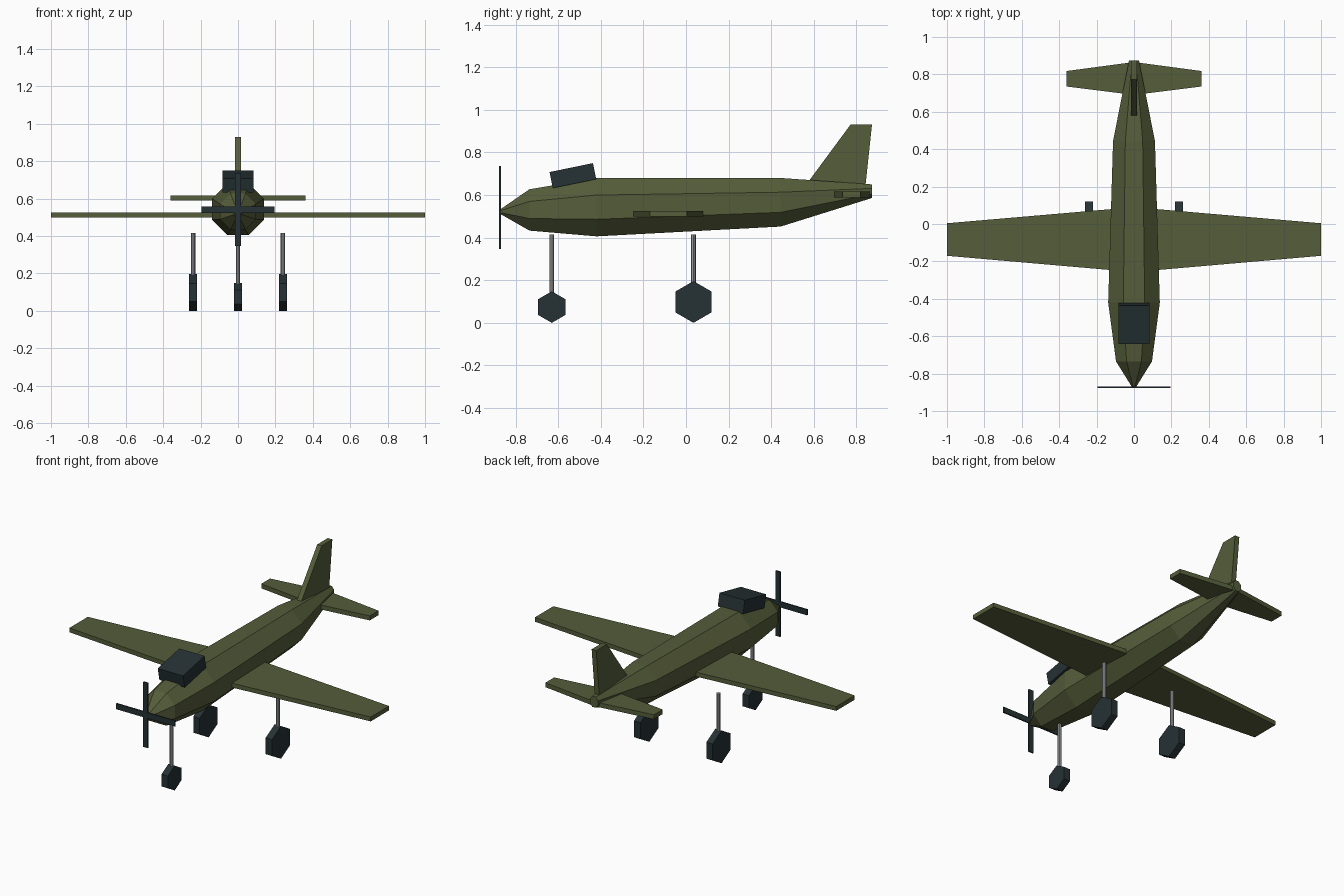
import bpy, bmesh
from math import sin, cos, pi, radians
from mathutils import Matrix, Vector

cube = bpy.data.objects.get("Cube")
if cube:
    bpy.data.objects.remove(cube, do_unlink=True)


def material(name, rgb):
    mat = bpy.data.materials.new(name)
    mat.use_nodes = True
    mat.diffuse_color = (*rgb, 1)
    mat.node_tree.nodes["Principled BSDF"].inputs["Base Color"].default_value = (*rgb, 1)
    return mat


olive = material("olive green", (0.091, 0.109, 0.042))
dark = material("dark slate", (0.019, 0.031, 0.034))
grey = material("strut grey", (0.30, 0.31, 0.32))


def finish(name, bm, mat):
    bmesh.ops.recalc_face_normals(bm, faces=bm.faces[:])
    mesh = bpy.data.meshes.new(name)
    bm.to_mesh(mesh)
    bm.free()
    mesh.materials.append(mat)
    obj = bpy.data.objects.new(name, mesh)
    bpy.context.collection.objects.link(obj)
    return obj


def plate(name, outline, depth, mat):
    """Flat outline of 3D points, extruded along the depth vector."""
    bm = bmesh.new()
    face = bm.faces.new([bm.verts.new(p) for p in outline])
    extruded = bmesh.ops.extrude_face_region(bm, geom=[face], use_keep_orig=True)
    moved = [v for v in extruded["geom"] if isinstance(v, bmesh.types.BMVert)]
    bmesh.ops.translate(bm, verts=moved, vec=Vector(depth))
    return finish(name, bm, mat)


def box(name, centre, size, mat, tilt=0):
    bm = bmesh.new()
    bmesh.ops.create_cube(bm, size=1, matrix=Matrix.Translation(centre)
                          @ Matrix.Rotation(tilt, 4, "X") @ Matrix.Diagonal((*size, 1)))
    return finish(name, bm, mat)


def cylinder(name, centre, radius, length, sides, mat, turn=None):
    bm = bmesh.new()
    bmesh.ops.create_cone(bm, cap_ends=True, segments=sides, radius1=radius, radius2=radius,
                          depth=length, matrix=Matrix.Translation(centre) @ (turn or Matrix()))
    return finish(name, bm, mat)


def surface(name, tip_x, root, tip, low, high):
    """Full-span tapered wing; root and tip are (front, back) in y."""
    outline = [(-tip_x, tip[0]), (0, root[0]), (tip_x, tip[0]),
               (tip_x, tip[1]), (0, root[1]), (-tip_x, tip[1])]
    return plate(name, [(x, y, low) for x, y in outline], (0, 0, high - low), olive)


# Fuselage: octagonal sections given as y, centre z, half width, half height
stations = [(-0.873, 0.522, 0.010, 0.010), (-0.735, 0.530, 0.096, 0.097),
            (-0.42, 0.543, 0.138, 0.137), (0.444, 0.566, 0.112, 0.114),
            (0.873, 0.618, 0.027, 0.032)]
bm = bmesh.new()
rings = []
for y, z, w, h in stations:
    angles = [pi / 8 + i * pi / 4 for i in range(8)]
    rings.append([bm.verts.new((w * cos(a) / cos(pi / 8), y, z + h * sin(a) / cos(pi / 8)))
                  for a in angles])
for a, b in zip(rings, rings[1:]):
    for i in range(8):
        j = (i + 1) % 8
        bm.faces.new((a[i], a[j], b[j], b[i]))
bm.faces.new(rings[0])
bm.faces.new(rings[-1])
finish("fuselage", bm, olive)

# Flying surfaces
surface("wing", 1.0, (-0.257, 0.09), (-0.17, 0.004), 0.50, 0.526)
surface("tailplane", 0.36, (0.69, 0.866), (0.735, 0.818), 0.589, 0.616)
fin_side = [(0.565, 0.65), (0.772, 0.93), (0.873, 0.93), (0.84, 0.62)]
plate("tail_fin", [(-0.015, y, z) for y, z in fin_side], (0.03, 0, 0), olive)

# Canopy and propeller
box("canopy", (0, -0.531, 0.691), (0.168, 0.208, 0.077), dark, radians(11.6))
box("propeller_blade_vertical", (0, -0.873, 0.541), (0.03, 0.008, 0.39), dark)
box("propeller_blade_horizontal", (0, -0.873, 0.541), (0.39, 0.008, 0.034), dark)

# Landing gear: name, x, y, wheel radius
axle = Matrix.Rotation(pi / 2, 4, "Y") @ Matrix.Rotation(pi / 2, 4, "Z")
for name, x, y, r in (("nose", 0, -0.63, 0.074), ("left", 0.24, 0.035, 0.098),
                      ("right", -0.24, 0.035, 0.098)):
    # Point the hexagon's corners straight up and down
    wheel = cylinder(name + "_wheel", (x, y, r), r, 0.042, 6, dark, axle)
    top = max(v.co.z for v in wheel.data.vertices)
    if top < 1.95 * r:
        spin = Matrix.Translation((x, y, r)) @ Matrix.Rotation(pi / 6, 4, "X")
        wheel.data.transform(spin @ Matrix.Translation((-x, -y, -r)))
    cylinder(name + "_strut", (x, y, (r + 0.415) / 2), 0.0115, 0.415 - r, 8, grey)
